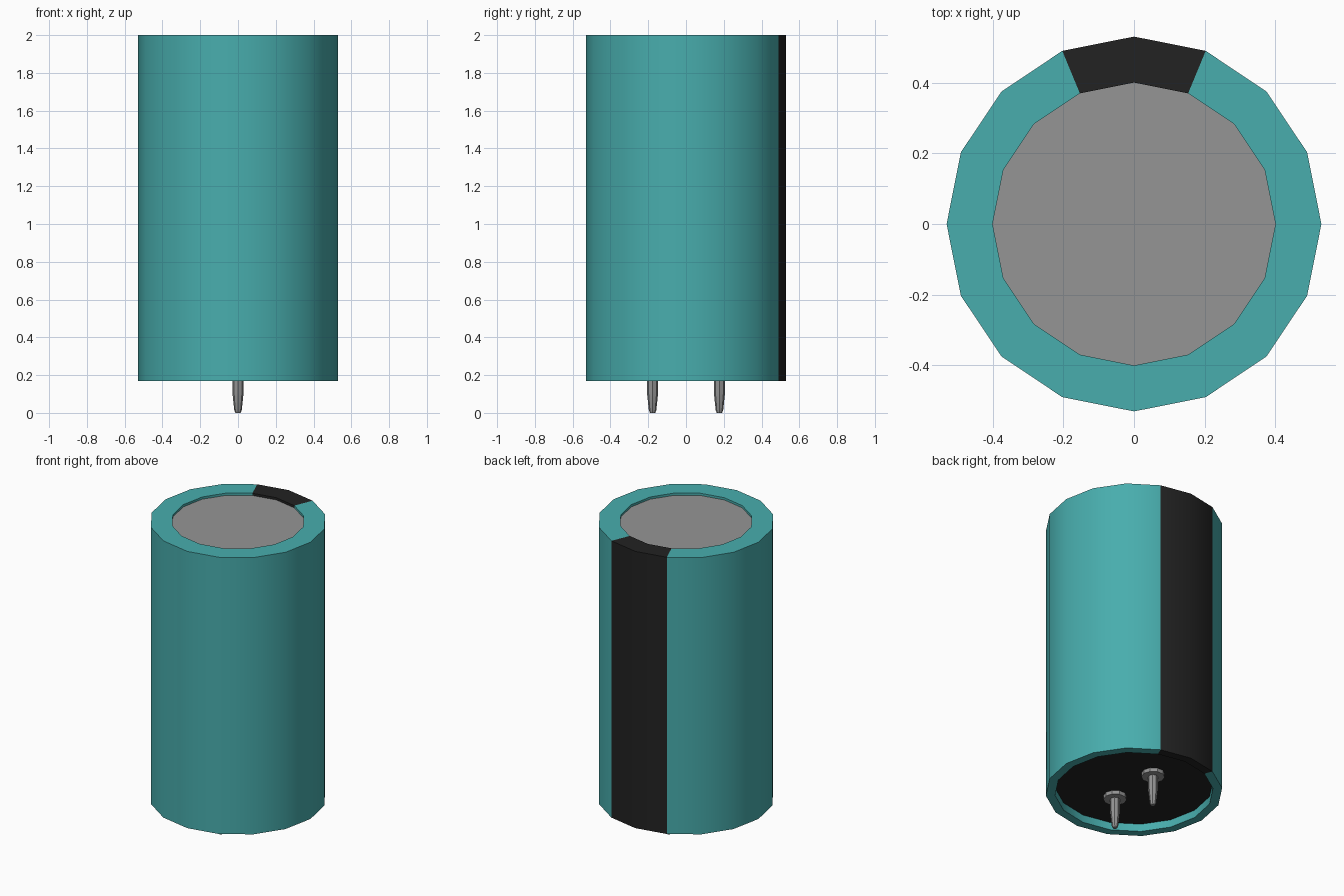
import bpy, bmesh, math

cube = bpy.data.objects.get("Cube")
if cube:
    bpy.data.objects.remove(cube)


def material(name, rgb):
    m = bpy.data.materials.new(name)
    m.use_nodes = True
    m.diffuse_color = (*rgb, 1)
    m.node_tree.nodes["Principled BSDF"].inputs["Base Color"].default_value = (*rgb, 1)
    return m


teal = material("teal", (0.065, 0.42, 0.42))
black = material("black", (0.016, 0.016, 0.016))
grey = material("grey metal", (0.3, 0.3, 0.3))


def lathe(name, profile, sides, mats, y=0.0):
    """Spin a (radius, z) profile round the z axis; radius 0 closes an end."""
    bm = bmesh.new()
    rings = []
    for r, z in profile:
        if r == 0:
            rings.append([bm.verts.new((0, 0, z))] * sides)
        else:
            angles = [2 * math.pi * i / sides for i in range(sides)]
            rings.append([bm.verts.new((r * math.cos(a), r * math.sin(a), z)) for a in angles])
    for low, high in zip(rings, rings[1:]):
        for i in range(sides):
            j = (i + 1) % sides
            corners = dict.fromkeys((low[i], low[j], high[j], high[i]))
            bm.faces.new(list(corners))
    bmesh.ops.recalc_face_normals(bm, faces=bm.faces)
    mesh = bpy.data.meshes.new(name)
    bm.to_mesh(mesh)
    bm.free()
    for m in mats:
        mesh.materials.append(m)
    obj = bpy.data.objects.new(name, mesh)
    obj.location.y = y
    bpy.context.collection.objects.link(obj)
    bpy.ops.object.select_all(action="DESELECT")
    obj.select_set(True)
    bpy.context.view_layer.objects.active = obj
    bpy.ops.object.shade_smooth_by_angle(angle=math.radians(35))
    return obj


SIDES, BOTTOM, TOP = 16, 0.17, 2.0
BASE, LID = 0.22, 1.985

# Sleeve wrapped over both rims, with the dark stripe down the back
sleeve = lathe("sleeve", [(0.475, BASE), (0.475, BOTTOM), (0.53, BOTTOM),
                          (0.53, TOP), (0.4, TOP), (0.4, LID)], SIDES, [teal, black])
for face in sleeve.data.polygons:
    x, y, z = face.center
    if y > 0 and abs(math.atan2(x, y)) < math.pi / 8:
        face.material_index = 1

# Recessed metal lid and dark underside
lathe("can_lid", [(0, LID), (0.4, LID)], SIDES, [grey])
base = lathe("base_plate", [(0, BASE), (0.475, BASE)], SIDES, [black])
base.data.flip_normals()

# Two tapered terminals, each with a collar
for side, y in (("front", -0.177), ("back", 0.177)):
    lathe(side + "_collar", [(0.07, BASE), (0.07, BASE - 0.025), (0, BASE - 0.025)], 10, [grey], y)
    lathe(side + "_pin", [(0.03, BASE), (0.03, 0.11), (0.02, 0.015), (0.014, 0), (0, 0)], 8, [grey], y)

# The lid faces upward
lid = bpy.data.objects["can_lid"]
if lid.data.polygons[0].normal.z < 0:
    lid.data.flip_normals()
if base.data.polygons[0].normal.z > 0:
    base.data.flip_normals()
